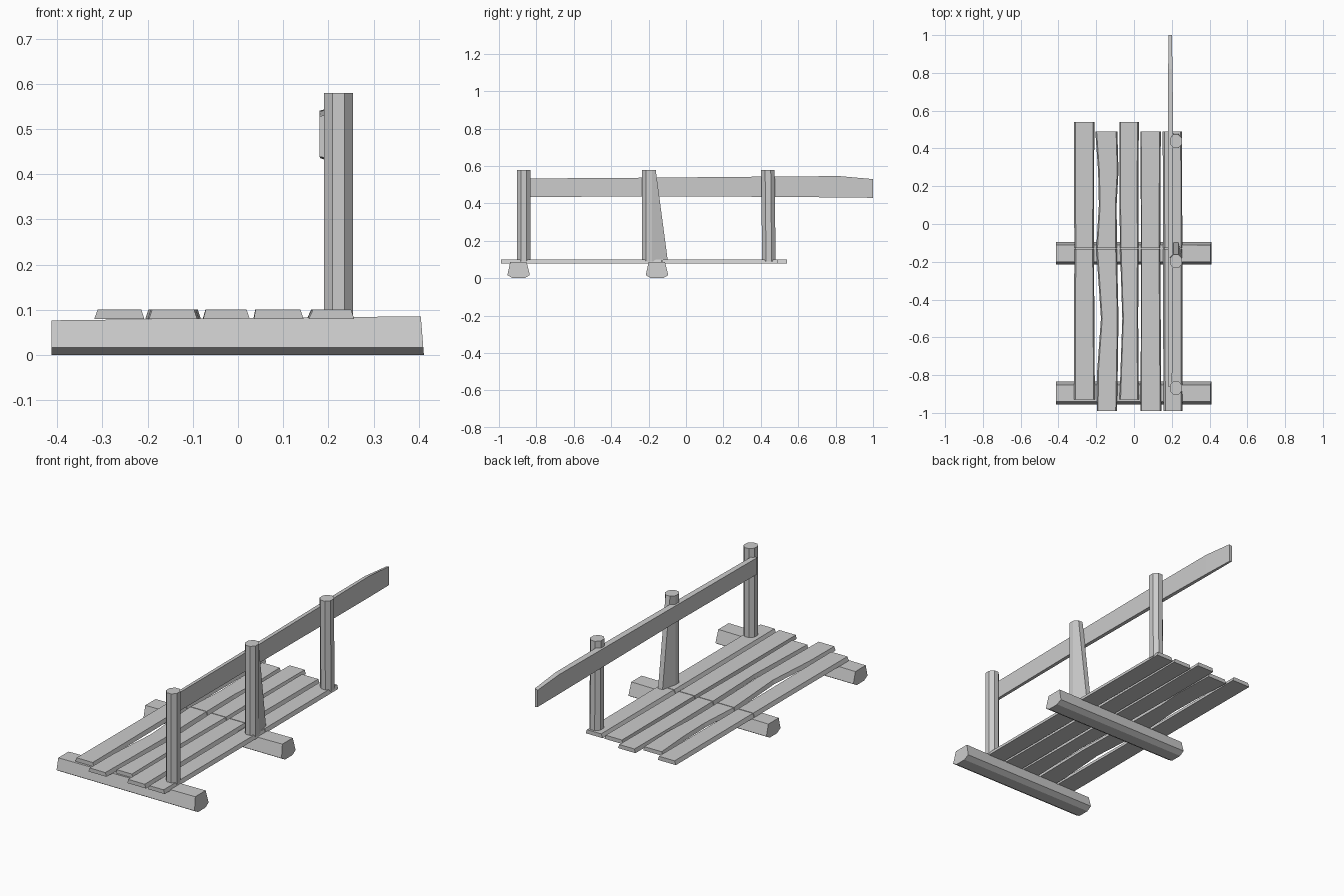
import bpy
import math
from mathutils import Vector

cube = bpy.data.objects.get("Cube")
if cube:
    bpy.data.objects.remove(cube, do_unlink=True)

wood = bpy.data.materials.new("grey_wood")
wood.use_nodes = True
grey = (0.6, 0.6, 0.6, 1)
wood.diffuse_color = grey
wood.node_tree.nodes["Principled BSDF"].inputs["Base Color"].default_value = grey


def loft(name, rings):
    """Closed solid through a list of rings with equal point counts."""
    n = len(rings[0])
    verts = [Vector(p) for ring in rings for p in ring]
    faces = [tuple(range(n)), tuple(range((len(rings) - 1) * n, len(rings) * n))]
    for r in range(len(rings) - 1):
        for i in range(n):
            j = (i + 1) % n
            faces.append((r * n + i, r * n + j, (r + 1) * n + j, (r + 1) * n + i))
    mesh = bpy.data.meshes.new(name)
    mesh.from_pydata(verts, [], faces)
    mesh.materials.append(wood)
    obj = bpy.data.objects.new(name, mesh)
    bpy.context.collection.objects.link(obj)
    # Make the faces point outwards
    import bmesh
    bm = bmesh.new()
    bm.from_mesh(mesh)
    bmesh.ops.recalc_face_normals(bm, faces=bm.faces)
    bm.to_mesh(mesh)
    bm.free()
    return obj


# Cross beams under the deck, with a bevelled underside
def beam_ring(x, y, top, slant):
    profile = [(-0.045, top), (-0.06, 0.017), (-0.032, 0),
               (0.032, 0), (0.06, 0.017), (0.043, top)]
    return [(x - slant * z, y + dy, z) for dy, z in profile]


for name, y in (("front_beam", -0.895), ("middle_beam", -0.155)):
    loft(name, [beam_ring(-0.412, y, 0.077, 0), beam_ring(0.411, y, 0.086, 0.08)])


# Deck planks: stations are (y, left edge, right edge); skew leans the sides
def plank(name, stations, skew):
    loft(name, [[(a + skew, y, 0.101), (b - 0.007, y, 0.101),
                 (b, y, 0.08), (a, y, 0.08)] for y, a, b in stations])


JOINT = -0.13
planks = [
    ("outer", 0.008, [(-0.93, -0.318, -0.207), (JOINT, -0.316, -0.212), (0.54, -0.318, -0.21)]),
    ("wavy", 0.007, [(-0.99, -0.197, -0.09), (-0.78, -0.195, -0.086), (-0.5, -0.175, -0.082),
                     (JOINT, -0.2, -0.09), (0.1, -0.186, -0.092), (0.28, -0.19, -0.082),
                     (0.49, -0.205, -0.088)]),
    ("centre", 0.006, [(-0.93, -0.077, 0.026), (-0.5, -0.062, 0.022), (JOINT, -0.074, 0.025),
                       (0.2, -0.078, 0.023), (0.54, -0.077, 0.026)]),
    ("inner", 0.004, [(-0.99, 0.035, 0.145), (JOINT, 0.037, 0.139), (0.49, 0.034, 0.142)]),
    ("rail_side", 0.01, [(-0.99, 0.156, 0.257), (JOINT, 0.153, 0.256), (0.49, 0.152, 0.254)]),
]
for name, skew, path in planks:
    cut = [p[0] for p in path].index(JOINT)
    gap = 0.002
    y, a, b = path[cut]
    plank(name + "_plank_front", path[:cut] + [(y - gap, a, b)], skew)
    plank(name + "_plank_back", [(y + gap, a, b)] + path[cut + 1:], skew)


# Octagonal posts; flare drags the rear of the foot backwards
def post(name, y, flare, lean):
    rings = []
    for z, foot in ((0.09, 1), (0.58, 0)):
        ring = []
        for k in range(8):
            t = math.tau * (k + 0.5) / 8
            dx, dy = 0.035 * math.cos(t), 0.039 * math.sin(t)
            drag = flare if k in (1, 2) else 0
            ring.append((0.222 + dx, y + dy + foot * (drag + lean), z))
        rings.append(ring)
    loft(name, rings)


post("front_post", -0.868, 0, 0)
post("middle_post", -0.198, 0.065, 0)
post("back_post", 0.438, 0, 0.005)

# Handrail along the inner side of the posts, tapering at the back
rail = [(-0.86, 0.18, 0.202, 0.434, 0.533), (-0.15, 0.181, 0.207, 0.438, 0.538),
        (0.5, 0.18, 0.207, 0.435, 0.544), (0.82, 0.181, 0.204, 0.432, 0.546),
        (1.0, 0.183, 0.2, 0.43, 0.53)]
loft("handrail", [[(a, y, lo + 0.005), (a, y, hi - 0.005), (b, y, hi), (b, y, lo)]
                  for y, a, b, lo, hi in rail])
